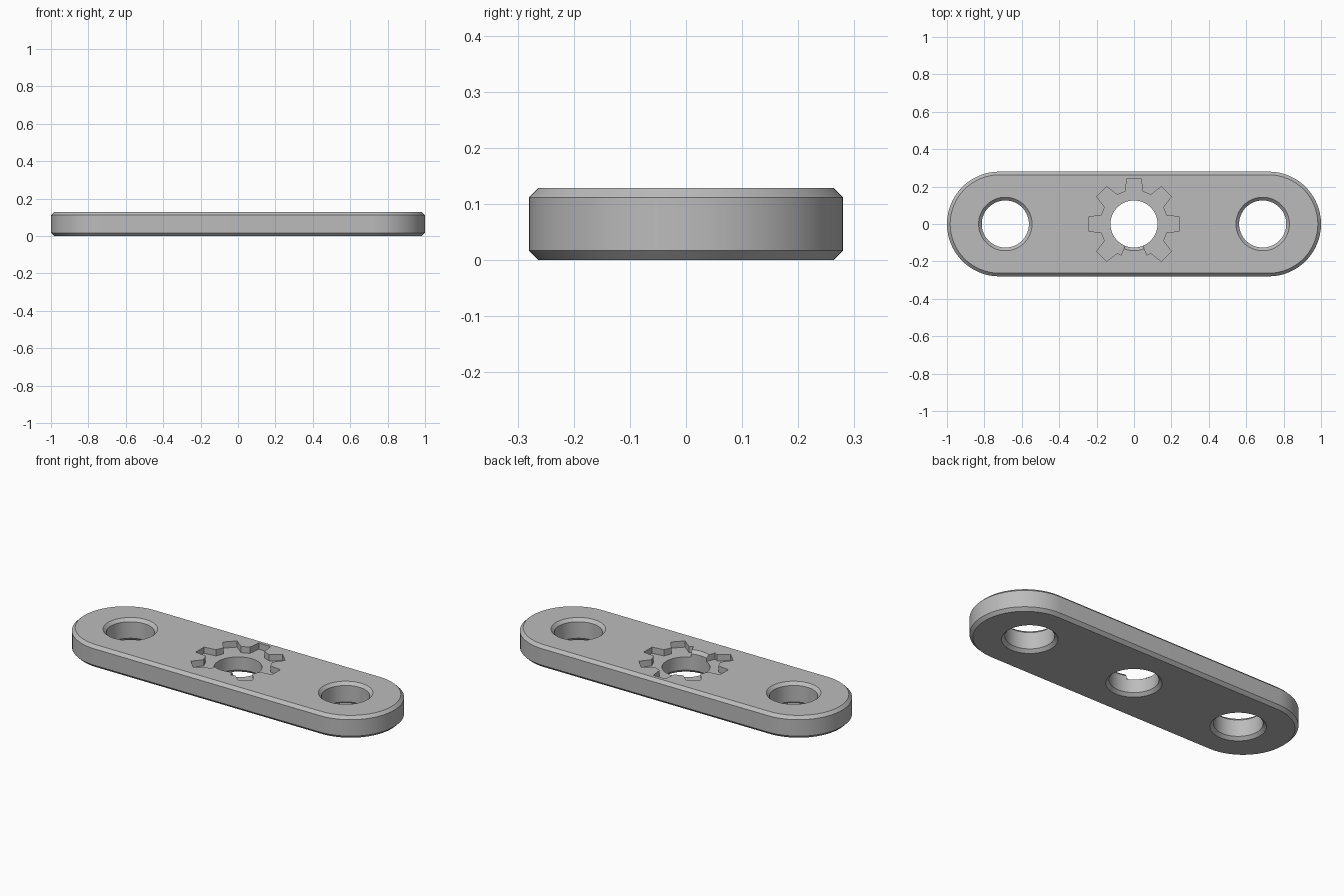
import bpy, bmesh
from math import sin, cos, pi, radians

if "Cube" in bpy.data.objects:
    bpy.data.objects.remove(bpy.data.objects["Cube"])

HEIGHT, BEVEL = 0.129, 0.017
END_X, END_R = 0.72, 0.28
HOLE_X, HOLE_R = 0.688, 0.126
FLOOR = 0.093

grey = bpy.data.materials.new("grey_metal")
grey.use_nodes = True
colour = (0.5, 0.5, 0.5, 1)
grey.diffuse_color = colour
grey.node_tree.nodes["Principled BSDF"].inputs["Base Color"].default_value = colour


def loft(name, rings):
    """Closed solid through stacked outlines of equal length."""
    bm = bmesh.new()
    loops = [[bm.verts.new((x, y, z)) for x, y in outline] for outline, z in rings]
    n = len(loops[0])
    for a, b in zip(loops, loops[1:]):
        for i in range(n):
            j = (i + 1) % n
            bm.faces.new((a[i], a[j], b[j], b[i]))
    bm.faces.new(loops[0][::-1])
    bm.faces.new(loops[-1])
    bmesh.ops.recalc_face_normals(bm, faces=bm.faces)
    mesh = bpy.data.meshes.new(name)
    bm.to_mesh(mesh)
    bm.free()
    mesh.materials.append(grey)
    obj = bpy.data.objects.new(name, mesh)
    bpy.context.collection.objects.link(obj)
    return obj


def circle(x, r, n=64):
    return [(x + r * cos(2 * pi * i / n), r * sin(2 * pi * i / n)) for i in range(n)]


def stadium(r, n=32):
    pts = []
    for side, start in ((1, -pi / 2), (-1, pi / 2)):
        for i in range(n + 1):
            a = start + pi * i / n
            pts.append((side * END_X + r * cos(a), r * sin(a)))
    return pts


def polar(r, degrees):
    a = radians(degrees)
    return (r * cos(a), r * sin(a))


# Bar with rounded ends and chamfered rims
bar = loft("link_bar", [
    (stadium(END_R - BEVEL), 0), (stadium(END_R), BEVEL),
    (stadium(END_R), HEIGHT - BEVEL), (stadium(END_R - BEVEL), HEIGHT)])

# Gear recess: seven teeth, with the front sector left solid
gear = [polar(0.18, -67.5)]
for k in range(7):
    mid = -45 + 45 * k
    gear += [polar(0.18, mid - 15), polar(0.247, mid - 8.8),
             polar(0.247, mid + 8.8), polar(0.18, mid + 15)]
gear += [polar(0.18, 247.5), polar(0.09, 247.5), polar(0.09, 292.5)]
cutters = [loft("gear_cutter", [(gear, FLOOR), (gear, HEIGHT + 0.05)])]

# Chamfered through holes
for x in (-HOLE_X, 0, HOLE_X):
    wide, far = HOLE_R + BEVEL, HOLE_R + 2 * BEVEL
    if x == 0:
        # The recess floor meets the middle hole without a chamfer
        cutters.append(loft("hole_cutter", [
            (circle(x, far), -BEVEL), (circle(x, HOLE_R), BEVEL),
            (circle(x, HOLE_R), HEIGHT - BEVEL), (circle(x, far), HEIGHT + BEVEL)]))
    else:
        cutters.append(loft("hole_cutter", [
            (circle(x, far), -BEVEL), (circle(x, wide), 0), (circle(x, HOLE_R), BEVEL),
            (circle(x, HOLE_R), HEIGHT - BEVEL), (circle(x, wide), HEIGHT),
            (circle(x, far), HEIGHT + BEVEL)]))

for cutter in cutters:
    cutter.hide_render = True
    mod = bar.modifiers.new("cut", 'BOOLEAN')
    mod.operation = 'DIFFERENCE'
    mod.solver = 'EXACT'
    mod.object = cutter

# Bake the cuts and drop the cutters
depsgraph = bpy.context.evaluated_depsgraph_get()
baked = bpy.data.meshes.new_from_object(bar.evaluated_get(depsgraph))
bar.modifiers.clear()
bar.data = baked
for cutter in cutters:
    bpy.data.objects.remove(cutter)

bpy.ops.object.select_all(action='DESELECT')
bar.select_set(True)
bpy.context.view_layer.objects.active = bar
bpy.ops.object.shade_smooth_by_angle(angle=radians(30))
